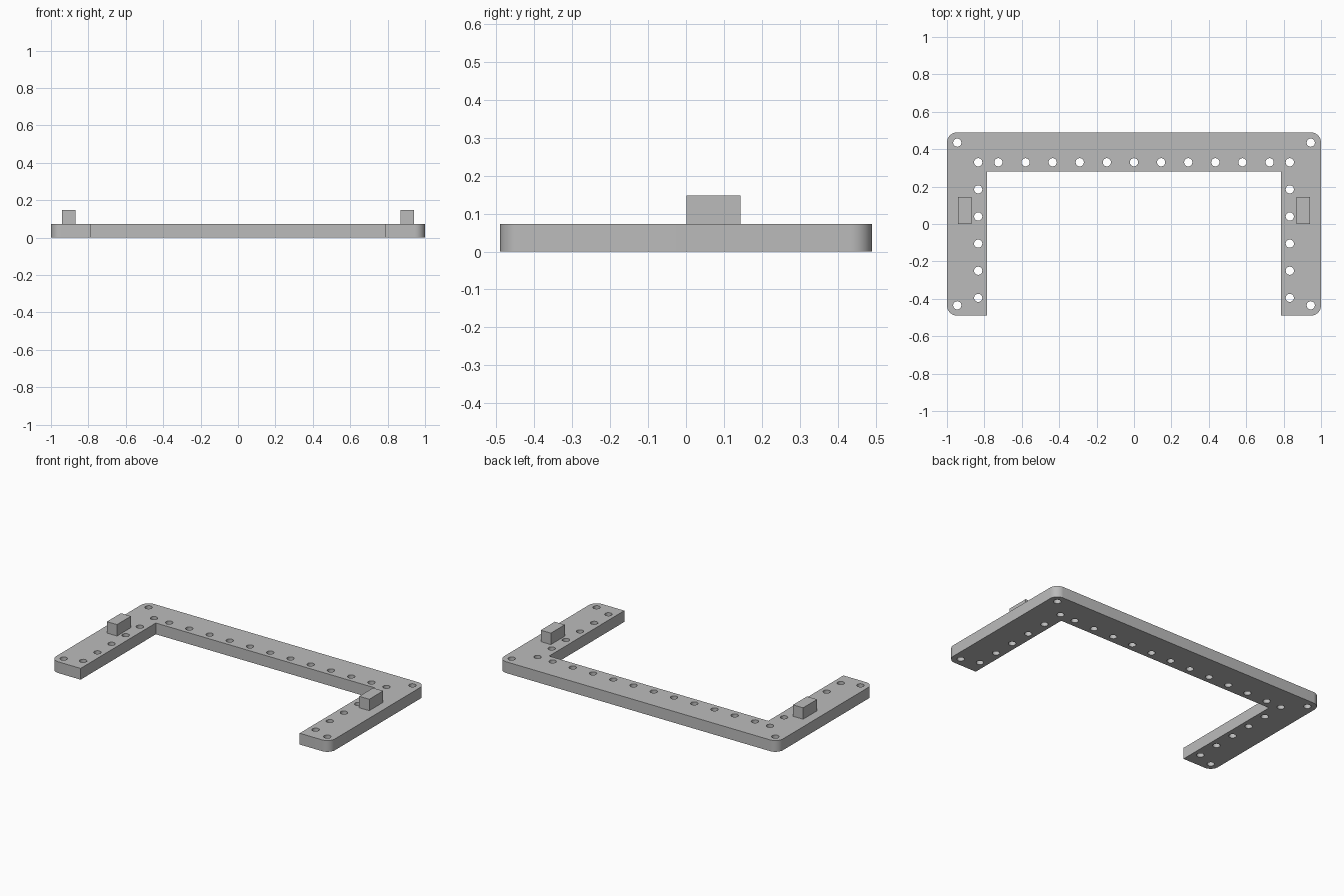
import bpy, bmesh
from math import cos, sin, pi, radians
from mathutils import Vector

if "Cube" in bpy.data.objects:
    bpy.data.objects.remove(bpy.data.objects["Cube"])

THICK = 0.073
HALF_Y = 0.49
INNER_X, INNER_Y = 0.785, 0.28
CORNER = 0.055
HOLE = 0.022
PITCH = 0.145

grey = bpy.data.materials.new("plain grey")
grey.use_nodes = True
grey.diffuse_color = (0.5, 0.5, 0.5, 1)
grey.node_tree.nodes["Principled BSDF"].inputs["Base Color"].default_value = grey.diffuse_color


def arc(x, y, radius, start, sweep, steps):
    angles = [start + sweep * i / steps for i in range(steps + 1)]
    return [(x + radius * cos(a), y + radius * sin(a)) for a in angles]


def finish(name, bm):
    bmesh.ops.recalc_face_normals(bm, faces=bm.faces)
    mesh = bpy.data.meshes.new(name)
    bm.to_mesh(mesh)
    bm.free()
    mesh.materials.append(grey)
    obj = bpy.data.objects.new(name, mesh)
    bpy.context.collection.objects.link(obj)
    return obj


# U-shaped outline with four rounded outer corners
cx, cy = 1 - CORNER, HALF_Y - CORNER
outline = [(INNER_X, INNER_Y), (INNER_X, -HALF_Y)]
outline += arc(cx, -cy, CORNER, -pi / 2, pi / 2, 12)
outline += arc(cx, cy, CORNER, 0, pi / 2, 12)
outline += [(-x, y) for x, y in reversed(outline)]

# Hole centres: corners, arm rows and the back row
centres = [(s * cx, t * cy) for s in (-1, 1) for t in (-1, 1)]
centres += [(s * 0.833, 0.33 - PITCH * i) for s in (-1, 1) for i in range(6)]
centres += [(PITCH * i, 0.33) for i in range(-5, 6)]
loops = [outline] + [arc(x, y, HOLE, 0, 2 * pi, 24)[:-1] for x, y in centres]

# Frame plate: fill the outline around the holes, then extrude
bm = bmesh.new()
for loop in loops:
    verts = [bm.verts.new((x, y, 0)) for x, y in loop]
    for a, b in zip(verts, verts[1:] + verts[:1]):
        bm.edges.new((a, b))
bmesh.ops.triangle_fill(bm, edges=bm.edges[:], use_beauty=True, normal=Vector((0, 0, 1)))
top = bmesh.ops.extrude_face_region(bm, geom=bm.faces[:], use_keep_orig=True)["geom"]
bmesh.ops.translate(bm, vec=(0, 0, THICK),
                    verts=[g for g in top if isinstance(g, bmesh.types.BMVert)])
frame = finish("frame_plate", bm)
bpy.ops.object.select_all(action="DESELECT")
frame.select_set(True)
bpy.context.view_layer.objects.active = frame
bpy.ops.object.shade_smooth_by_angle(angle=radians(30))

# Upright locating blocks on the arms
for side, name in ((1, "left_block"), (-1, "right_block")):
    bm = bmesh.new()
    bmesh.ops.create_cube(bm, size=1)
    bmesh.ops.scale(bm, vec=(0.072, 0.143, 0.074), verts=bm.verts)
    bmesh.ops.translate(bm, vec=(side * 0.904, 0.0725, THICK + 0.037), verts=bm.verts)
    finish(name, bm)
